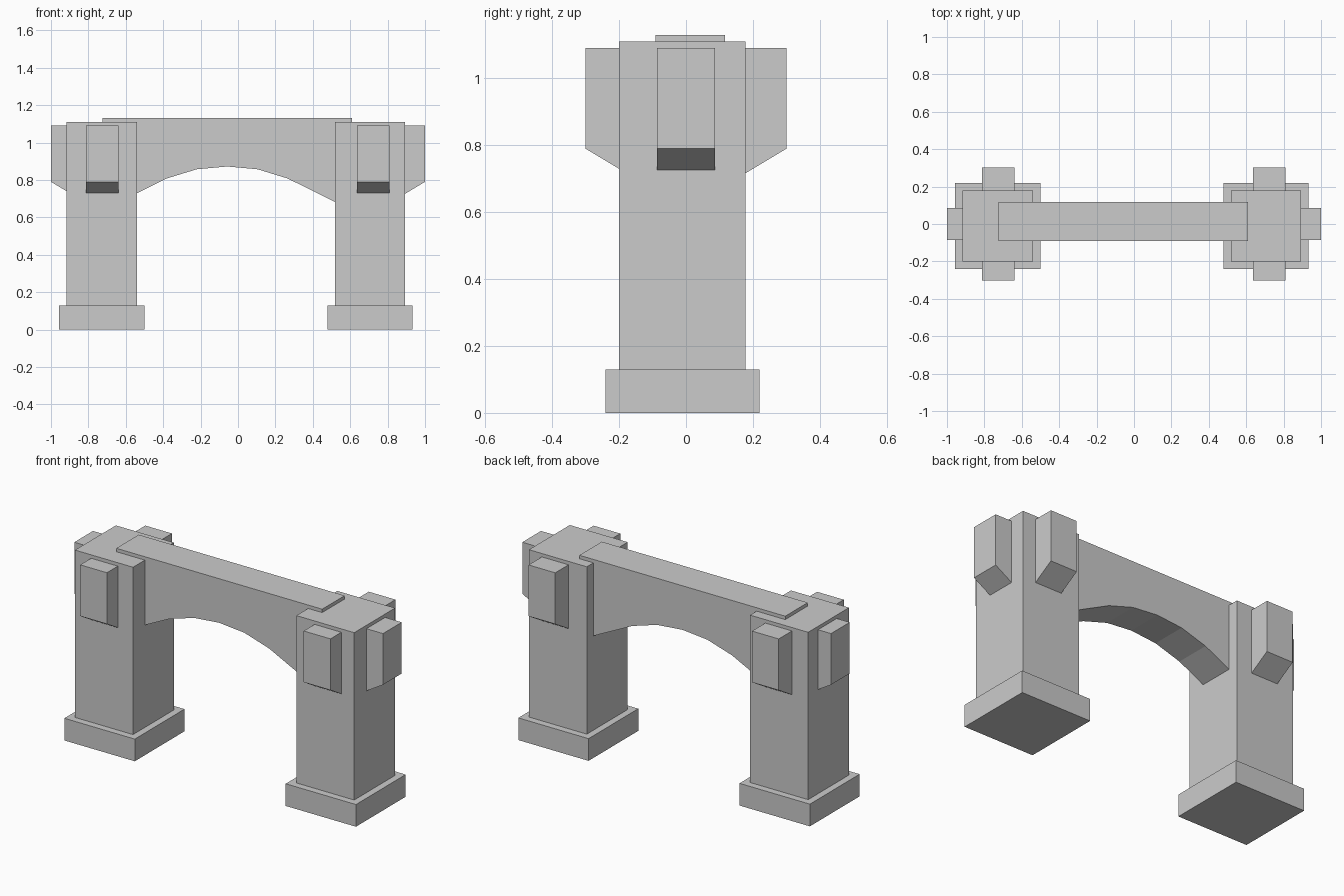
import bpy, bmesh
from mathutils import Vector

if "Cube" in bpy.data.objects:
    bpy.data.objects.remove(bpy.data.objects["Cube"])


def add_object(name, bm):
    bmesh.ops.recalc_face_normals(bm, faces=bm.faces)
    mesh = bpy.data.meshes.new(name)
    bm.to_mesh(mesh)
    bm.free()
    obj = bpy.data.objects.new(name, mesh)
    bpy.context.collection.objects.link(obj)
    return obj


def box(name, lo, hi):
    bm = bmesh.new()
    bmesh.ops.create_cube(bm, size=1)
    for v in bm.verts:
        v.co = Vector([(a + b) / 2 + c * (b - a) for a, b, c in zip(lo, hi, v.co)])
    return add_object(name, bm)


def extrude_profile(name, points, offset):
    bm = bmesh.new()
    face = bm.faces.new([bm.verts.new(p) for p in points])
    new = bmesh.ops.extrude_face_region(bm, geom=[face], use_keep_orig=True)["geom"]
    verts = [g for g in new if isinstance(g, bmesh.types.BMVert)]
    bmesh.ops.translate(bm, verts=verts, vec=offset)
    return add_object(name, bm)


def corbel(name, tip, direction):
    # Block with a sloping underside, running from its outer tip into the pillar
    d = Vector(direction)
    side = Vector((-d.y, d.x, 0)) * 0.173
    depth, top, low, slope = 0.15, 1.09, 0.79, 0.6
    profile = [(0, low), (0, top), (-depth, top), (-depth, low - slope * depth)]
    pts = [Vector(tip) + d * u + Vector((0, 0, z)) - side / 2 for u, z in profile]
    return extrude_profile(name, pts, side)


# Pillars with plinths and three corbels each
for label, x0, x1, sign, cx in (("left", -0.916, -0.54, -1, -0.725),
                                ("right", 0.518, 0.893, 1, 0.723)):
    box(label + "_plinth", (x0 - 0.04, -0.241, 0), (x1 + 0.04, 0.219, 0.13))
    box(label + "_pillar", (x0, -0.2, 0.13), (x1, 0.178, 1.11))
    corbel(label + "_front_corbel", (cx, -0.301, 0), (0, -1, 0))
    corbel(label + "_back_corbel", (cx, 0.301, 0), (0, 1, 0))
    corbel(label + "_outer_corbel", (sign, 0, 0), (sign, 0, 0))

# Arched beam spanning the pillars
center = -0.058
half = [(0.163, 0.857), (0.323, 0.808), (0.483, 0.729), (0.6, 0.67), (0.667, 0.67), (0.667, 1.13)]
outline = [(-u, z) for u, z in reversed(half)] + [(0, 0.872)] + half
extrude_profile("arched_beam", [(center + u, -0.091, z) for u, z in outline], (0, 0.208, 0))
